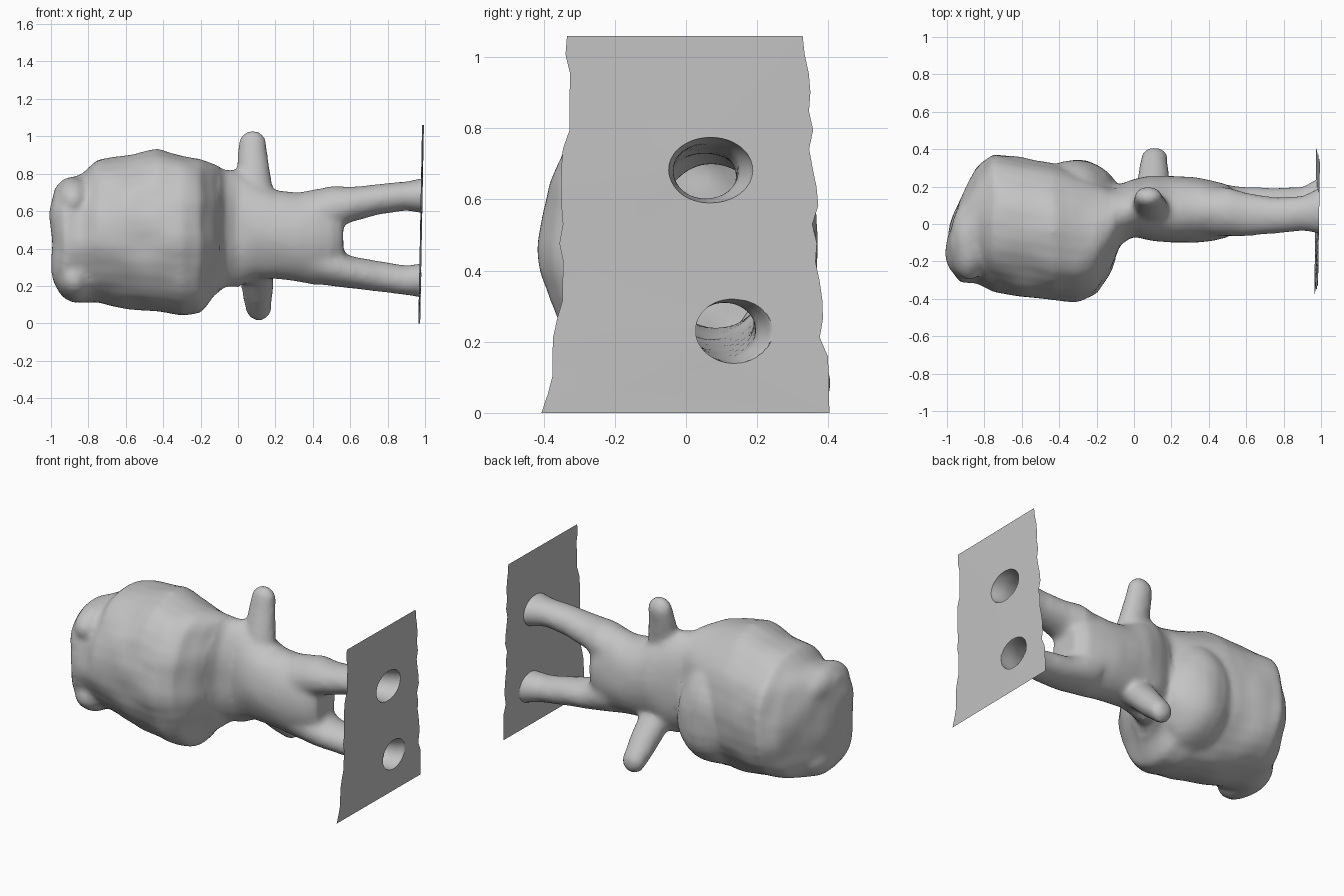
import bpy
import bmesh
import math
import random
from mathutils import Matrix, Vector, noise

random.seed(4)
cube = bpy.data.objects.get("Cube")
if cube:
    bpy.data.objects.remove(cube, do_unlink=True)

grey = bpy.data.materials.new("plain grey")
grey.use_nodes = True
colour = (0.55, 0.55, 0.55, 1)
grey.diffuse_color = colour
grey.node_tree.nodes["Principled BSDF"].inputs["Base Color"].default_value = colour


def loft(bm, sections, front_power=2.0, back_power=2.0, segments=32):
    """Skin rounded sections (x, y low, y high, z low, z high) along x."""
    rings = []
    for x, y0, y1, z0, z1 in sections:
        ring = []
        for i in range(segments):
            a = math.tau * i / segments
            c, s = math.cos(a), math.sin(a)
            power = front_power if c < 0 else back_power
            u = math.copysign(abs(c) ** (2 / power), c)
            v = math.copysign(abs(s) ** (2 / power), s)
            ring.append(bm.verts.new((x, (y0 + y1 + u * (y1 - y0)) / 2,
                                      (z0 + z1 + v * (z1 - z0)) / 2)))
        rings.append(ring)
    for a, b in zip(rings, rings[1:]):
        for i in range(segments):
            j = (i + 1) % segments
            bm.faces.new((a[i], a[j], b[j], b[i]))
    bm.faces.new(reversed(rings[0]))
    bm.faces.new(rings[-1])


def ball(bm, centre, radii):
    matrix = Matrix.Translation(centre) @ Matrix.Diagonal((*radii, 1))
    bmesh.ops.create_uvsphere(bm, u_segments=24, v_segments=16, radius=1, matrix=matrix)


def limb(bm, start, end, r0, r1, steps=10):
    """Overlapping flattened balls make a tapered limb."""
    start, end = Vector(start), Vector(end)
    for i in range(steps + 1):
        t = i / steps
        r = r0 + (r1 - r0) * t
        ball(bm, start.lerp(end, t), (r, r * .75, r))


bm = bmesh.new()

# Big lumpy head
loft(bm, [
    (-1.0, -.2, -.06, .3, .62),
    (-.98, -.25, .0, .2, .72),
    (-.93, -.31, .13, .13, .77),
    (-.84, -.31, .3, .11, .8),
    (-.75, -.36, .38, .11, .87),
    (-.6, -.39, .36, .08, .9),
    (-.43, -.41, .32, .06, .93),
    (-.3, -.41, .28, .04, .9),
    (-.2, -.37, .25, .06, .88),
    (-.13, -.25, .21, .15, .85),
    (-.07, -.11, .21, .19, .82),
], front_power=2.0, back_power=2.2)

# Round patch on the back of the head, and the two long crown corners
ball(bm, (-.31, .09, .42), (.25, .26, .33))
for z in (.66, .235):
    ball(bm, (-.875, -.09, z), (.105, .21, .125))

# Neck and torso
loft(bm, [
    (-.1, -.13, .21, .2, .82),
    (0, -.07, .24, .19, .82),
    (.1, -.09, .26, .24, .76),
    (.2, -.1, .26, .24, .71),
    (.32, -.1, .25, .22, .7),
    (.42, -.09, .23, .2, .72),
    (.5, -.07, .21, .21, .72),
    (.56, -.03, .16, .27, .66),
])

# Legs, running on past the plate so they can be trimmed open
loft(bm, [
    (.4, -.07, .2, .42, .71),
    (.5, -.07, .2, .49, .73),
    (.6, -.07, .17, .54, .73),
    (.75, -.05, .14, .58, .74),
    (.9, -.04, .15, .6, .76),
    (1.05, -.06, .22, .58, .79),
])
loft(bm, [
    (.4, -.07, .22, .21, .49),
    (.5, -.06, .21, .2, .42),
    (.6, -.04, .2, .19, .36),
    (.75, .0, .19, .17, .33),
    (.9, .02, .2, .15, .31),
    (1.05, .03, .29, .13, .33),
])

# Arms, swept towards the back
limb(bm, (.09, .07, .65), (.078, .14, .955), .105, .078)
limb(bm, (.09, .1, .34), (.11, .355, .085), .105, .072)

bmesh.ops.recalc_face_normals(bm, faces=bm.faces)
mesh = bpy.data.meshes.new("figure")
bm.to_mesh(mesh)
bm.free()
figure = bpy.data.objects.new("figure_on_plate", mesh)
bpy.context.collection.objects.link(figure)

# Melt the parts into one skin
remesh = figure.modifiers.new("melt", "REMESH")
remesh.mode = "VOXEL"
remesh.voxel_size = 0.016
smooth = figure.modifiers.new("soften", "SMOOTH")
smooth.factor = 0.5
smooth.iterations = 10
graph = bpy.context.evaluated_depsgraph_get()
bm = bmesh.new()
bm.from_object(figure, graph)
figure.modifiers.clear()

# Gentle dents, strongest on the head
bm.normal_update()
for v in bm.verts:
    depth = 0.014 if v.co.x < -.1 else 0.006
    v.co += v.normal * depth * noise.noise(v.co * 6)

# Trim the legs open where they meet the plate
plate_x = 0.984
bmesh.ops.bisect_plane(bm, geom=bm.verts[:] + bm.edges[:] + bm.faces[:],
                       plane_co=(plate_x, 0, 0), plane_no=(1, 0, 0), clear_outer=True)
rims = [e for e in bm.edges if e.is_boundary]

# Thin plate with ragged sides, filled around the open legs
height, steps = 1.06, 20
outline = []
for side in (-1, 1):
    column = []
    for i in range(steps + 1):
        t = i / steps
        reach = .4 - .07 * t ** (.4 if side < 0 else 1)
        y = side * reach + random.uniform(-.012, .012)
        column.append(bm.verts.new((plate_x, y, height * t)))
    outline += column if side < 0 else column[::-1]
border = [bm.edges.new((a, b)) for a, b in zip(outline, outline[1:] + outline[:1])]
bmesh.ops.triangle_fill(bm, edges=rims + border, use_beauty=True, normal=(1, 0, 0))

# Lean the plate slightly, and curl its front edge
for v in bm.verts:
    if v.co.x > plate_x - .001:
        v.co.x += .02 * (v.co.z / height - .5)
        if v.co.y < -.3:
            v.co.x -= .01

bm.to_mesh(mesh)
bm.free()
mesh.materials.clear()
mesh.materials.append(grey)

bpy.ops.object.select_all(action="DESELECT")
figure.select_set(True)
bpy.context.view_layer.objects.active = figure
bpy.ops.object.shade_smooth_by_angle(angle=math.radians(40))
